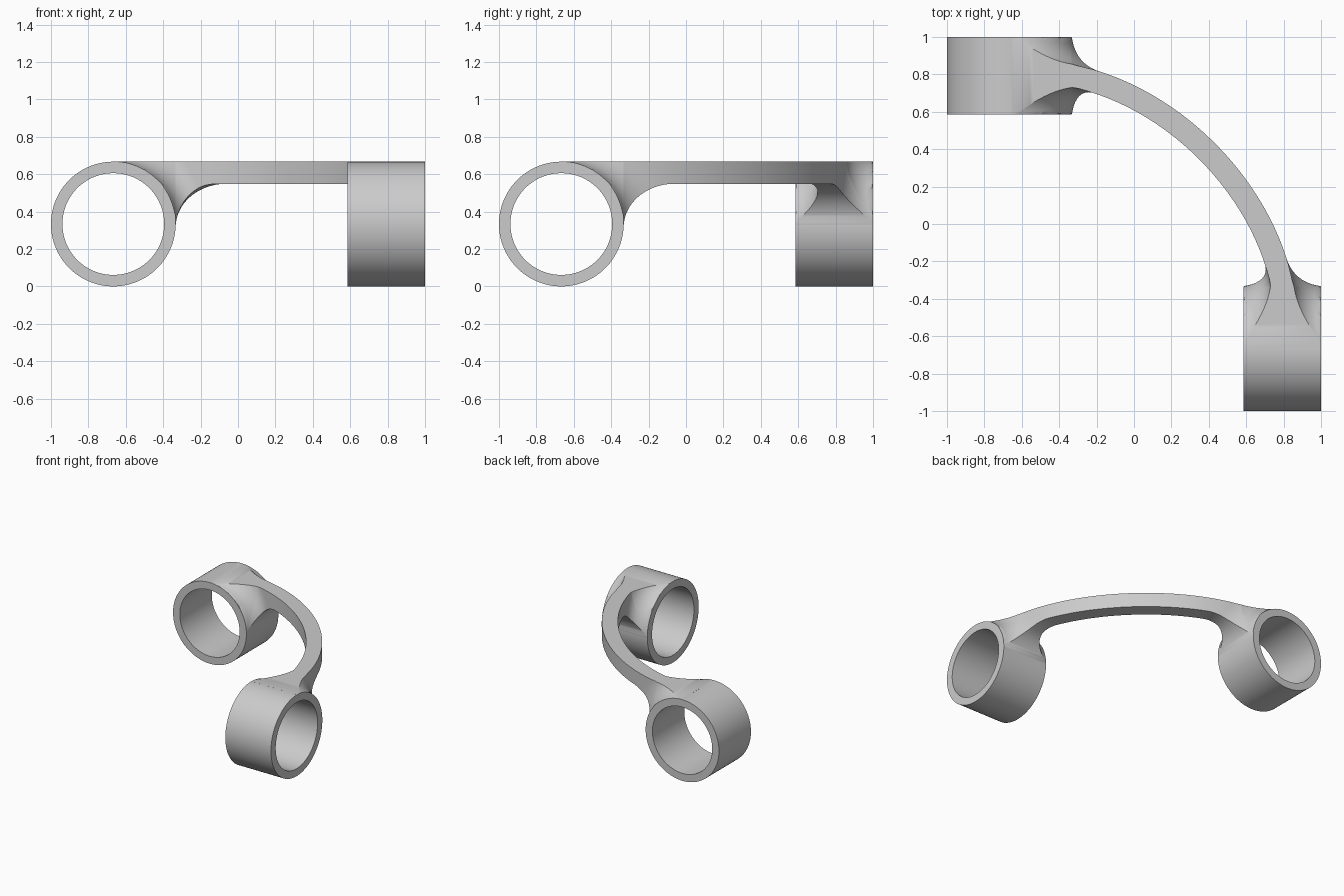
import bpy, bmesh, math
from mathutils import Vector

cube = bpy.data.objects.get("Cube")
if cube:
    bpy.data.objects.remove(cube, do_unlink=True)

RADIUS, BORE, HALF_LEN = 0.3333, 0.272, 0.2075
RING_X, RING_Y, RING_Z = -0.6667, 0.7925, 0.3333
TOP, UNDER = 0.6667, 0.548          # arm top and underside
ARM_HALF, SIDE_R, UNDER_R = 0.06, 0.17, 0.24
EDGE_X = RING_X + RADIUS

grey = bpy.data.materials.new("plain grey")
grey.use_nodes = True
grey.diffuse_color = (0.6, 0.6, 0.6, 1)
grey.node_tree.nodes["Principled BSDF"].inputs["Base Color"].default_value = (0.6, 0.6, 0.6, 1)


def make_object(name, bm):
    bmesh.ops.recalc_face_normals(bm, faces=bm.faces)
    mesh = bpy.data.meshes.new(name)
    bm.to_mesh(mesh)
    bm.free()
    mesh.materials.append(grey)
    obj = bpy.data.objects.new(name, mesh)
    bpy.context.collection.objects.link(obj)
    bpy.ops.object.select_all(action='DESELECT')
    obj.select_set(True)
    bpy.context.view_layer.objects.active = obj
    bpy.ops.object.shade_smooth_by_angle(angle=math.radians(30))
    return obj


def swap(p):
    """Reflect across the diagonal plane x = y."""
    return Vector((p.y, p.x, p.z))


def skin(bm, loops, closed):
    """Bridge a row of equal point loops with quads."""
    rows = [[bm.verts.new(p) for p in loop] for loop in loops]
    n = len(rows[0])
    pairs = list(zip(rows, rows[1:]))
    if closed:
        pairs.append((rows[-1], rows[0]))
    for a, b in pairs:
        for i in range(n):
            j = (i + 1) % n
            bm.faces.new((a[i], a[j], b[j], b[i]))
    return rows


# Two open ring sleeves
def ring(name, place):
    loops = []
    for k in range(128):
        a = math.tau * k / 128
        loops.append([place(Vector((RING_X + r * math.cos(a), RING_Y + y,
                                    RING_Z + r * math.sin(a))))
                      for r, y in ((RADIUS, -HALF_LEN), (RADIUS, HALF_LEN),
                                   (BORE, HALF_LEN), (BORE, -HALF_LEN))])
    bm = bmesh.new()
    skin(bm, loops, True)
    make_object(name, bm)


ring("back_ring", lambda p: p)
ring("side_ring", swap)

# Curved arm whose ends flare into the rings
UNDER_Z = UNDER - UNDER_R
UNDER_X = RING_X + math.sqrt((RADIUS + UNDER_R) ** 2 - (RING_Z - UNDER_Z) ** 2)


def half_width(x, z):
    d = math.hypot(x - RING_X, z - RING_Z) - RADIUS
    d = min(max(d, 0), SIDE_R)
    h = ARM_HALF + SIDE_R - math.sqrt(SIDE_R ** 2 - (SIDE_R - d) ** 2)
    return min(h, HALF_LEN - 0.002)


def underside(x):
    if x <= EDGE_X:
        return RING_Z + math.sqrt(max(RADIUS ** 2 - (x - RING_X) ** 2, 0)) - 0.006
    if x < UNDER_X:
        return UNDER_Z + math.sqrt(max(UNDER_R ** 2 - (x - UNDER_X) ** 2, 0))
    return UNDER


def section(base, angle):
    normal = Vector((math.sin(angle), math.cos(angle), 0))
    low, steps = underside(base.x), 14
    outer, inner = [], []
    for i in range(steps + 1):
        z = low + (TOP - low) * i / steps
        h = half_width(base.x, z)
        centre = Vector((base.x, base.y, z))
        outer.append(centre + normal * h)
        inner.append(centre - normal * h)
    return outer + inner[::-1]


start = Vector((EDGE_X, RING_Y, 0))
handle = start + Vector((0.534, -0.107, 0))
sections = []
for k in range(24):
    x = RING_X + 0.005 + (RADIUS - 0.005) * math.sin(math.pi / 2 * k / 24)
    sections.append(section(Vector((x, RING_Y, 0)), 0))
for k in range(41):
    t = 0.5 * (k / 40) ** 2
    s = 1 - t
    p = (start * s ** 3 + handle * 3 * s * s * t
         + swap(handle) * 3 * s * t * t + swap(start) * t ** 3)
    v = ((handle - start) * s * s + (swap(handle) - handle) * 2 * s * t
         + (swap(start) - swap(handle)) * t * t)
    u = min(max((p.x - EDGE_X) / 0.18, 0), 1)
    sections.append(section(p, math.atan2(-v.y, v.x) * u * u * (3 - 2 * u)))
sections += [[swap(p) for p in sec] for sec in reversed(sections[:-1])]

bm = bmesh.new()
rows = skin(bm, sections, False)
bm.faces.new(rows[0])
bm.faces.new(rows[-1])
make_object("curved_arm", bm)
